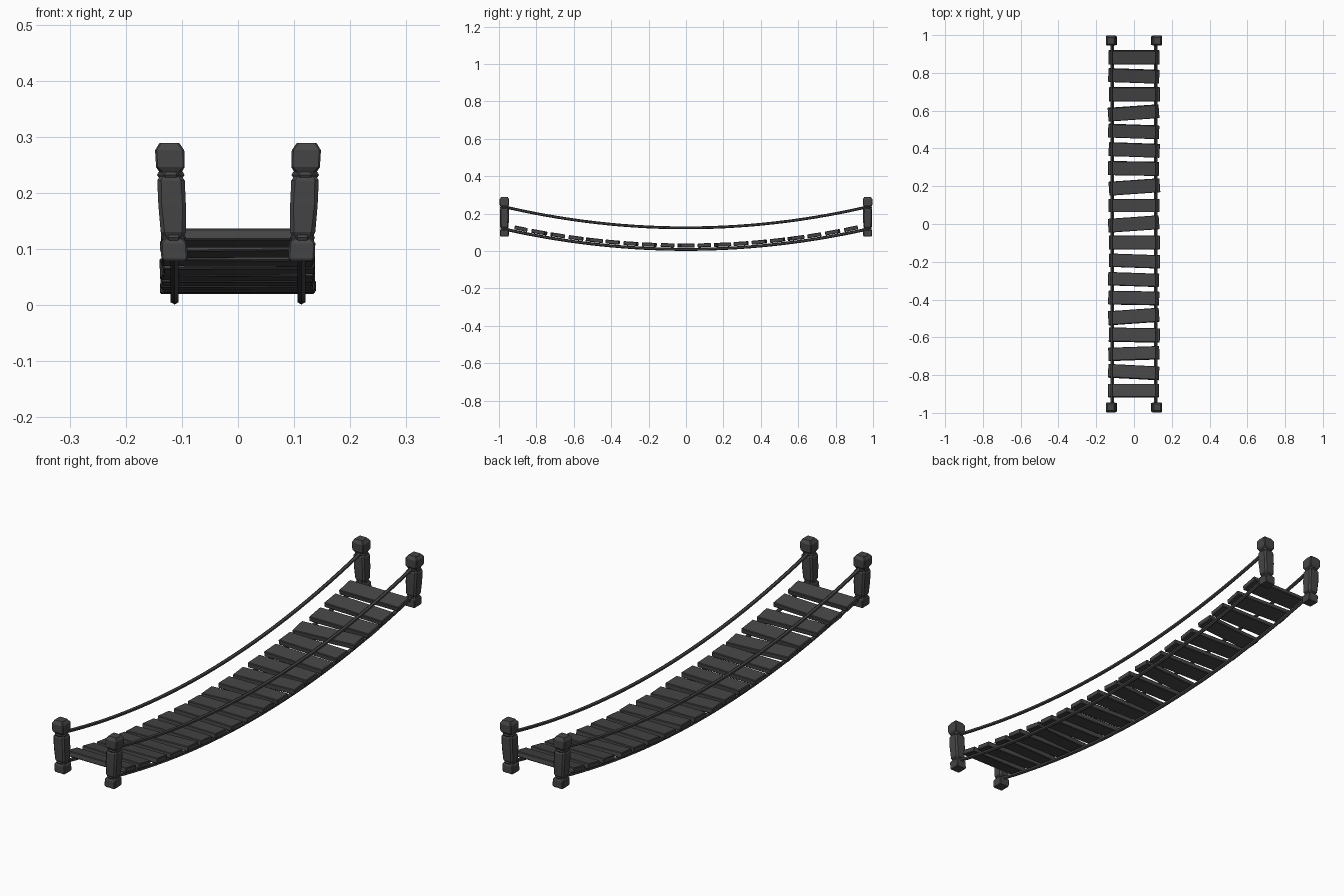
import bpy, bmesh, math, random
from mathutils import Vector, Matrix

if "Cube" in bpy.data.objects:
    bpy.data.objects.remove(bpy.data.objects["Cube"])

random.seed(4)
wood = bpy.data.materials.new("dark_wood")
wood.diffuse_color = (0.06, 0.06, 0.06, 1)
wood.use_nodes = True
wood.node_tree.nodes["Principled BSDF"].inputs["Base Color"].default_value = wood.diffuse_color
END = 0.965            # y of the post centres


def finish(name, bm):
    bmesh.ops.recalc_face_normals(bm, faces=bm.faces)
    me = bpy.data.meshes.new(name)
    bm.to_mesh(me)
    bm.free()
    me.materials.append(wood)
    ob = bpy.data.objects.new(name, me)
    bpy.context.collection.objects.link(ob)
    return ob


def deck_z(y):
    return 0.009 + 0.107 * (y / END) ** 2


def rail_z(y):
    return 0.124 + 0.111 * (y / END) ** 2


def rope(name, x, zfun, r, sides=6, n=28):
    bm = bmesh.new()
    rings = []
    for i in range(n + 1):
        y = -END + 2 * END * i / n
        slope = (zfun(y + 0.001) - zfun(y - 0.001)) / 0.002
        up = Vector((0, -slope, 1)).normalized()
        c = Vector((x, y, zfun(y)))
        rings.append([bm.verts.new(c + Vector((r * math.sin(a), 0, 0)) + up * r * math.cos(a))
                      for a in (2 * math.pi * k / sides for k in range(sides))])
    skin(bm, rings)
    return finish(name, bm)


def skin(bm, rings):
    m = len(rings[0])
    for a, b in zip(rings, rings[1:]):
        for k in range(m):
            bm.faces.new((a[k], a[(k + 1) % m], b[(k + 1) % m], b[k]))
    bm.faces.new(rings[0])
    bm.faces.new(rings[-1])


# carved post profile: height, half width, corner cut
POST = [(0.079, 0.021, 0.003), (0.083, 0.0235, 0.003), (0.110, 0.0235, 0.003),
        (0.118, 0.018, 0.005), (0.122, 0.018, 0.005), (0.130, 0.0225, 0.007),
        (0.178, 0.0245, 0.006), (0.222, 0.0245, 0.007), (0.229, 0.020, 0.006),
        (0.237, 0.020, 0.006), (0.246, 0.0255, 0.003), (0.276, 0.0260, 0.003),
        (0.289, 0.0175, 0.003)]


def lean_x(z):
    return 0.113 + 0.045 * (z - 0.08)


def post(name, sx, sy):
    bm = bmesh.new()
    rings = []
    for z, h, c in POST:
        pts = [(h, h - c), (h - c, h), (c - h, h), (-h, h - c),
               (-h, c - h), (c - h, -h), (h - c, -h), (h, c - h)]
        rings.append([bm.verts.new((sx * lean_x(z) + px, sy * 0.971 + py, z)) for px, py in pts])
    skin(bm, rings)
    return finish(name, bm)


def lashing(name, sx, sy, z, half):
    # rope wound round the post neck
    bm = bmesh.new()
    rings = []
    for dz, h in ((-0.005, half - 0.003), (0, half), (0.005, half - 0.003)):
        rings.append([bm.verts.new((sx * lean_x(z) + h * math.cos(a), sy * 0.971 + h * math.sin(a), z + dz))
                      for a in (2 * math.pi * (k + 0.5) / 8 for k in range(8))])
    skin(bm, rings)
    return finish(name, bm)


# posts, lashings and ropes
for sx, side in ((-1, "left"), (1, "right")):
    rope(f"deck_rope_{side}", sx * 0.113, deck_z, 0.008)
    rope(f"hand_rope_{side}", sx * 0.117, rail_z, 0.0075)
    for sy, end in ((-1, "front"), (1, "back")):
        post(f"post_{end}_{side}", sx, sy)
        lashing(f"upper_lashing_{end}_{side}", sx, sy, 0.232, 0.0265)
        lashing(f"lower_lashing_{end}_{side}", sx, sy, 0.120, 0.024)

# planks, slightly crooked, following the sag
YAW = [0, -3, 2, -1, 4, -1, -2, -2, 0, 4, 0, 4, -1, -2, -2, 4, 0, -2, 0]
for i, yaw in enumerate(YAW):
    y = -0.882 + 0.098 * i
    slope = 2 * 0.107 * y / END ** 2
    bm = bmesh.new()
    bmesh.ops.create_cube(bm, size=1)
    bmesh.ops.scale(bm, verts=bm.verts, vec=(0.27, random.uniform(0.069, 0.075), 0.021))
    bmesh.ops.bevel(bm, geom=bm.edges[:], offset=0.0025, segments=1, affect='EDGES')
    ob = finish(f"plank_{i + 1}", bm)
    ob.matrix_world = (Matrix.Translation((random.uniform(-0.003, 0.003), y, deck_z(y) + 0.021))
                       @ Matrix.Rotation(math.atan(slope), 4, 'X')
                       @ Matrix.Rotation(math.radians(yaw), 4, 'Z'))
